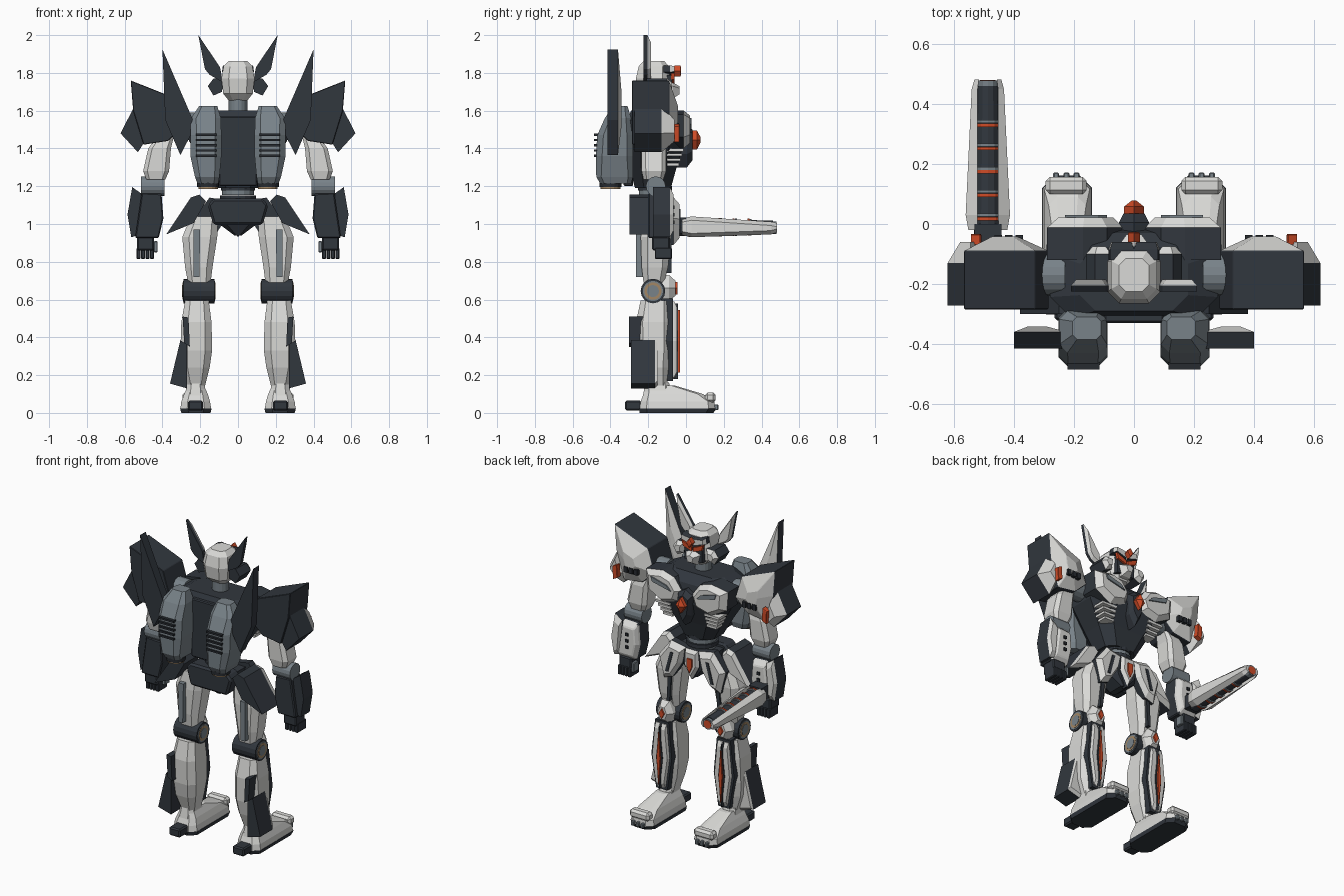
import bpy, bmesh, math
from mathutils import Vector, Matrix


def material(name, rgb):
    m = bpy.data.materials.new(name)
    m.diffuse_color = (*rgb, 1)
    return m


WHITE = material("white armour", (0.70, 0.70, 0.68))
DARK = material("dark slate", (0.031, 0.038, 0.048))
BLACK = material("vent black", (0.020, 0.024, 0.030))
GREY = material("steel grey", (0.19, 0.225, 0.25))
RED = material("orange red", (0.62, 0.07, 0.02))
TAN = material("bronze", (0.36, 0.24, 0.13))


def finish(name, bm, mats, mirror, bevel=0.0):
    bmesh.ops.recalc_face_normals(bm, faces=bm.faces)
    if len(mats) > 1:                       # second colour on forward-facing faces
        for f in bm.faces:
            f.normal_update()
            f.material_index = 1 if f.normal.y > 0.2 else 0
    me = bpy.data.meshes.new(name)
    bm.to_mesh(me)
    bm.free()
    for m in mats:
        me.materials.append(m)
    ob = bpy.data.objects.new(name, me)
    bpy.context.collection.objects.link(ob)
    if bevel:
        b = ob.modifiers.new("Bevel", 'BEVEL')
        b.width, b.segments = bevel, 1
    if mirror:
        ob.modifiers.new("Mirror", 'MIRROR').use_mirror_merge = False
    return ob


def skin(name, rings, mats, mirror, bevel=0.0):
    """Closed solid through rings of equal point count."""
    bm = bmesh.new()
    vs = [[bm.verts.new(p) for p in r] for r in rings]
    n = len(vs[0])
    for a, b in zip(vs, vs[1:]):
        for i in range(n):
            bm.faces.new((a[i], a[(i + 1) % n], b[(i + 1) % n], b[i]))
    bm.faces.new(vs[0][::-1])
    bm.faces.new(vs[-1])
    return finish(name, bm, mats, mirror, bevel)


def loft(name, secs, *mats, mirror=True, c=0.25, bevel=0.0):
    """Stack chamfered rectangles (z, x0, x1, y0, y1)."""
    rings = []
    for z, x0, x1, y0, y1 in secs:
        d = c * min(x1 - x0, y1 - y0)
        rings.append([(x0 + d, y0, z), (x1 - d, y0, z), (x1, y0 + d, z), (x1, y1 - d, z),
                      (x1 - d, y1, z), (x0 + d, y1, z), (x0, y1 - d, z), (x0, y0 + d, z)])
    return skin(name, rings, mats, mirror, bevel)


def plate(name, pts, y0, y1, *mats, y2=None, s=0.6, mirror=True, bevel=0.0):
    """Extrude an (x, z) outline along y, with an optional tapered front up to y2."""
    cx = sum(p[0] for p in pts) / len(pts)
    cz = sum(p[1] for p in pts) / len(pts)
    rings = [[(x, y, z) for x, z in pts] for y in (y0, y1)]
    if y2 is not None:
        rings.append([(cx + (x - cx) * s, y2, cz + (z - cz) * s) for x, z in pts])
    return skin(name, rings, mats, mirror, bevel)


def box(name, x0, x1, y0, y1, z0, z1, mat, mirror=True, bevel=0.0):
    return plate(name, [(x0, z0), (x1, z0), (x1, z1), (x0, z1)], y0, y1, mat, mirror=mirror, bevel=bevel)


def cyl(name, c, r, h, axis, mat, mirror=True, n=16, r2=None):
    bm = bmesh.new()
    rot = Vector((0, 0, 1)).rotation_difference(Vector(axis)).to_matrix().to_4x4()
    bmesh.ops.create_cone(bm, cap_ends=True, segments=n, radius1=r, radius2=r if r2 is None else r2,
                          depth=h, matrix=Matrix.Translation(c) @ rot)
    return finish(name, bm, [mat], mirror)


def diamond(x, z, w, h):
    return [(x - w, z), (x, z - h), (x + w, z), (x, z + h)]


X, Y, Z = (1, 0, 0), (0, 1, 0), (0, 0, 1)

# Head
loft("helmet", [(1.655, -.05, .05, -.22, -.10), (1.69, -.078, .078, -.255, -.085),
                (1.77, -.088, .088, -.265, -.085), (1.835, -.076, .076, -.25, -.09),
                (1.862, -.05, .05, -.225, -.115)], WHITE, mirror=False, c=.22)
box("face_recess", -.062, .062, -.12, -.075, 1.68, 1.79, DARK, False)
plate("chin_guard", [(-.05, 1.73), (-.03, 1.665), (.03, 1.665), (.05, 1.73), (0, 1.75)],
      -.1, -.07, WHITE, y2=-.035, s=.5, mirror=False)
plate("visor", [(.005, 1.745), (.065, 1.765), (.075, 1.80), (.005, 1.77)], -.08, -.062, RED)
plate("brow", [(0, 1.78), (.085, 1.805), (.08, 1.84), (0, 1.83)], -.12, -.085, DARK, WHITE, y2=-.06, s=.8)
plate("forehead_crest", diamond(0, 1.81, .02, .03), -.06, -.03, RED, y2=-.026, s=.6, mirror=False)
plate("ear_block", [(.075, 1.77), (.13, 1.77), (.16, 1.73), (.13, 1.68), (.085, 1.70)], -.21, -.10, DARK, WHITE,
      y2=-.075, s=.5)
plate("head_fin", [(.08, 1.75), (.15, 1.79), (.175, 1.82), (.21, 2.0), (.095, 1.83)], -.225, -.205, DARK, WHITE,
      y2=-.185, s=.75)
cyl("neck", (0, -.175, 1.63), .05, .14, Z, GREY, False)

# Torso
loft("torso", [(1.19, -.11, .11, -.27, -.08), (1.30, -.17, .17, -.30, -.05), (1.44, -.26, .26, -.32, -.005),
               (1.55, -.28, .28, -.315, -.03), (1.60, -.18, .18, -.29, -.08)], DARK, mirror=False)
box("spine_panel", -.1, .1, -.33, -.28, 1.2, 1.57, DARK, False, .006)
plate("chest_plate", [(.035, 1.50), (.06, 1.43), (.17, 1.40), (.28, 1.46), (.29, 1.58), (.17, 1.60), (.09, 1.575)],
      -.12, -.012, DARK, WHITE, y2=.022, s=.72)
plate("chest_slit", [(.09, 1.50), (.22, 1.53), (.23, 1.56), (.12, 1.53)], .018, .03, GREY)
for i in range(4):
    box("rib_vent", .12, .225 - i * .012, -.1, -.012 - i * .008, 1.385 - i * .026, 1.40 - i * .026, WHITE)
plate("chest_keel", [(-.05, 1.50), (-.04, 1.37), (0, 1.30), (.04, 1.37), (.05, 1.50), (0, 1.53)],
      -.05, .005, DARK, y2=.035, s=.7, mirror=False)
plate("chest_gem", diamond(0, 1.445, .033, .05), .03, .058, RED, y2=.078, s=.25, mirror=False)
for i, r in enumerate((.085, .095, .085, .09)):
    cyl("waist_ring", (0, -.165, 1.115 + i * .025), r, .024, Z, DARK if i % 2 else GREY, False)

# Backpack pods, nozzles and wings
loft("thruster_pod", [(1.215, .105, .215, -.455, -.29), (1.25, .098, .228, -.475, -.28), (1.36, .088, .252, -.477, -.28),
                      (1.47, .088, .252, -.47, -.28), (1.56, .09, .25, -.43, -.29),
                      (1.625, .11, .205, -.385, -.31)], GREY, c=.2)
for i in range(5):
    box("pod_louvre", .115, .222, -.486, -.44, 1.355 + i * .028, 1.367 + i * .028, BLACK)
cyl("nozzle", (.158, -.40, 1.207), .058, .024, Z, BLACK)
cyl("nozzle_ring", (.158, -.40, 1.192), .052, .012, Z, TAN)
cyl("nozzle_core", (.158, -.40, 1.19), .04, .012, Z, BLACK)
plate("back_wing", [(.40, 1.925), (.385, 1.55), (.305, 1.365), (.225, 1.52)], -.415, -.36, DARK, WHITE, y2=-.342, s=.35)

# Shoulders
cyl("shoulder_joint", (.30, -.17, 1.52), .07, .14, X, GREY)
plate("shoulder_shell", [(.568, 1.76), (.33, 1.665), (.285, 1.52), (.37, 1.44), (.50, 1.42), (.555, 1.60)],
      -.285, -.09, DARK, WHITE, y2=-.042, s=.3, bevel=.003)
plate("shoulder_flap", [(.545, 1.63), (.622, 1.48), (.53, 1.38), (.485, 1.45)], -.272, -.13, DARK, WHITE, y2=-.06, s=.45)
plate("shoulder_marker", [(.515, 1.53), (.545, 1.515), (.54, 1.435), (.51, 1.45)], -.068, -.036, RED, y2=-.034, s=.9)
for i in range(3):
    box("shoulder_vent", .37 + i * .035, .395 + i * .035, -.06, -.036, 1.50, 1.535, BLACK)

# Arms
loft("upper_arm", [(1.235, .385, .485, -.225, -.12), (1.28, .365, .502, -.235, -.105), (1.40, .355, .475, -.235, -.105),
                   (1.46, .34, .43, -.22, -.12)], WHITE, c=.17)
cyl("elbow", (.452, -.16, 1.20), .052, .125, X, GREY)
plate("forearm", [(.42, .925), (.395, 1.03), (.405, 1.16), (.51, 1.165), (.525, 1.06), (.545, .925)],
      -.20, -.10, DARK, WHITE, y2=-.07, s=.75, bevel=.006)
plate("forearm_guard", [(.51, 1.16), (.56, 1.195), (.585, 1.05), (.565, .93), (.53, .94), (.52, 1.05)],
      -.175, -.085, DARK, WHITE, y2=-.065, s=.7)
for i in range(3):
    box("forearm_stud", .455, .475, -.075, -.062, 1.0 + i * .04, 1.018 + i * .04, BLACK)
box("palm", .445, .535, -.18, -.085, .86, .935, DARK, bevel=.008)
for i in range(4):
    box("finger", .445 + i * .0235, .466 + i * .0235, -.165, -.075, .815, .875, DARK, bevel=.004)
box("thumb", .425, .445, -.13, -.08, .85, .91, GREY, bevel=.004)

# Forearm cannon, on one side only
gx = -.488
for side in (-1, 1):
    def gun_ring(y, a, b, z0, z1):
        return [(gx + side * a, y, z0), (gx + side * b, y, z0 + .02), (gx + side * b, y, z1 - .02), (gx + side * a, y, z1)]
    skin("cannon_side", [gun_ring(-.02, .036, .065, .94, 1.03), gun_ring(.03, .034, .074, .93, 1.04),
                         gun_ring(.45, .034, .054, .945, 1.012), gun_ring(.482, .03, .045, .955, 1.005)], [WHITE], False)
cyl("cannon_barrel", (gx, .21, .983), .046, .50, Y, DARK, False, 12, .035) # tapers toward the muzzle
for i in range(5):
    y = .018 + i * .078
    cyl("heat_ring", (gx, y, .983), .053 - i * .002, .011, Y, RED, False, 12)
    cyl("steel_ring", (gx, y + .012, .983), .052 - i * .002, .01, Y, GREY, False, 12)
cyl("muzzle", (gx, .464, .98), .034, .03, Y, GREY, False, 12)
cyl("muzzle_core", (gx, .477, .98), .026, .008, Y, RED, False, 12)
box("cannon_mount", gx - .045, gx + .045, -.10, .0, .95, 1.035, DARK, False)

# Hips and skirts
loft("pelvis", [(.94, -.02, .02, -.2, -.08), (1.0, -.10, .10, -.23, -.07), (1.11, -.13, .13, -.24, -.06)],
     DARK, mirror=False)
plate("rear_skirt", [(-.16, 1.10), (-.13, .995), (.13, .995), (.16, 1.10), (.13, 1.135), (-.13, 1.135)],
      -.30, -.2, DARK, mirror=False, bevel=.012)
plate("side_skirt", [(.17, 1.12), (.205, 1.155), (.25, 1.14), (.38, .945), (.235, 1.005)], -.30, -.13, DARK, WHITE,
      y2=-.10, s=.8)
plate("front_skirt", [(.045, 1.12), (.15, 1.14), (.235, 1.03), (.20, .89), (.14, .91), (.07, 1.02)],
      -.11, -.065, DARK, WHITE, y2=-.035, s=.72)
plate("skirt_stripe", [(.115, 1.08), (.135, 1.08), (.17, .95), (.15, .95)], -.04, -.03, DARK)
plate("codpiece", [(-.045, 1.12), (.045, 1.12), (.05, 1.02), (0, .93), (-.05, 1.02)], -.1, -.06, DARK, WHITE,
      y2=-.04, s=.75, mirror=False)
plate("hip_gem", [(-.017, 1.07), (.017, 1.07), (.017, 1.02), (0, .98), (-.017, 1.02)], -.045, -.03, RED, mirror=False)

# Thighs and knees
loft("thigh", [(.69, .145, .265, -.225, -.115), (.77, .135, .28, -.235, -.095), (.93, .11, .295, -.24, -.08),
               (1.04, .105, .25, -.23, -.09)], WHITE, c=.22)
plate("thigh_rear_strip", [(.205, .72), (.235, .72), (.235, .97), (.20, .97)], -.265, -.225, GREY)
plate("thigh_stripe", [(.17, .74), (.19, .74), (.18, .94), (.155, .94)], -.12, -.076, DARK)
cyl("knee_joint", (.207, -.175, .645), .065, .165, X, DARK)
for r, h, m in ((.054, .170, GREY), (.046, .174, TAN), (.032, .178, GREY)):
    cyl("knee_cap_disc", (.207, -.175, .645), r, h, X, m)
plate("knee_guard", [(.15, .66), (.175, .59), (.24, .59), (.265, .66), (.235, .73), (.18, .73)], -.14, -.09, WHITE,
      y2=-.055, s=.55)
plate("knee_gem", diamond(.207, .66, .018, .032), -.06, -.045, RED)

# Shins
loft("shin", [(.14, .175, .27, -.21, -.10), (.24, .15, .30, -.245, -.09), (.33, .137, .305, -.262, -.08),
              (.48, .14, .30, -.265, -.08), (.595, .155, .28, -.24, -.09)], WHITE, c=.22)
plate("shin_backing", [(.18, .17), (.258, .17), (.292, .38), (.265, .605), (.17, .605), (.148, .38)],
      -.13, -.068, DARK)
for pts in ([(.19, .19), (.214, .18), (.214, .59), (.182, .59), (.162, .38)],
            [(.226, .18), (.248, .19), (.277, .38), (.257, .59), (.226, .59)]):
    plate("shin_panel", pts, -.08, -.062, WHITE, y2=-.048, s=.85)
plate("shin_channel", diamond(.219, .38, .022, .20), -.07, -.042, DARK)
plate("shin_light", diamond(.219, .38, .012, .165), -.05, -.032, RED)
plate("calf_fin", [(.27, .13), (.36, .155), (.305, .385), (.27, .36)], -.29, -.165, DARK, WHITE, y2=-.15, s=.85)
plate("calf_upper_block", [(.255, .35), (.285, .37), (.293, .51), (.262, .505)], -.302, -.22, DARK)

# Feet
loft("ankle", [(.08, .165, .285, -.23, -.07), (.16, .18, .268, -.215, -.09)], WHITE)
loft("foot", [(.022, .142, .305, -.245, .155), (.06, .148, .30, -.24, .15), (.10, .16, .285, -.225, .09),
              (.145, .18, .265, -.21, -.06)], WHITE, c=.22)
loft("sole", [(0.0, .145, .30, -.245, .145), (.024, .14, .307, -.25, .162)], DARK, c=.25)
box("toe_cap", .158, .295, .10, .157, .055, .108, WHITE, bevel=.014)
for i in range(3):
    box("toe_claw", .182 + i * .034, .202 + i * .034, .13, .172, .015, .045, GREY, bevel=.004)
box("heel_spur", .185, .265, -.322, -.235, .012, .065, DARK, bevel=.008)
